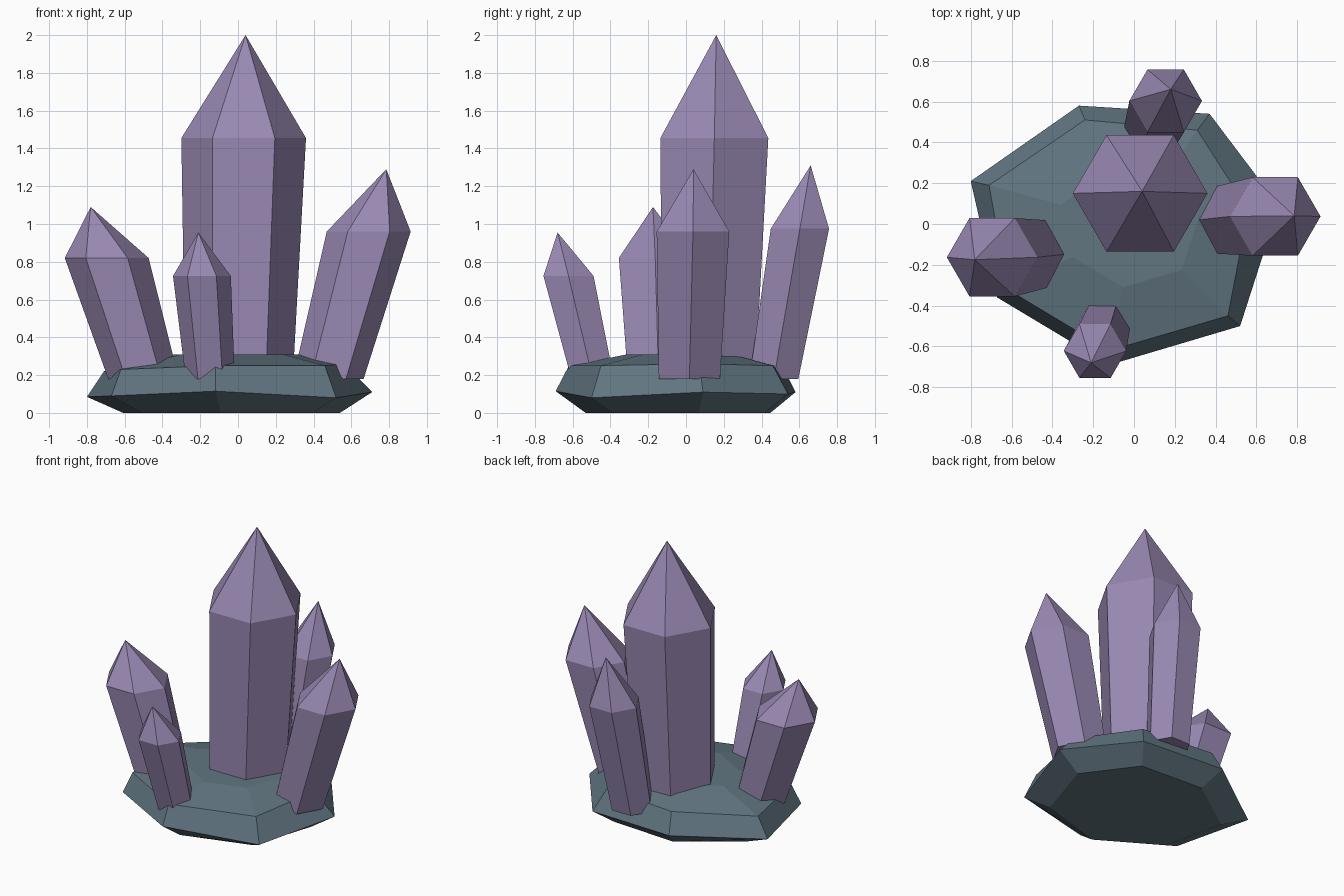
import bpy, bmesh, math
from mathutils import Vector

if "Cube" in bpy.data.objects:
    bpy.data.objects.remove(bpy.data.objects["Cube"])


def material(name, rgb):
    m = bpy.data.materials.new(name)
    m.diffuse_color = (*rgb, 1)
    m.use_nodes = True
    m.node_tree.nodes["Principled BSDF"].inputs["Base Color"].default_value = m.diffuse_color
    return m


def loft(name, rings, mat, tip=None):
    """Join matching rings with side faces; close the bottom and the top (or a tip)."""
    bm = bmesh.new()
    loops = [[bm.verts.new(p) for p in ring] for ring in rings]
    n = len(loops[0])
    for a, b in zip(loops, loops[1:]):
        for i in range(n):
            j = (i + 1) % n
            bm.faces.new((a[i], a[j], b[j], b[i]))
    bm.faces.new(loops[0][::-1])
    top = loops[-1]
    if tip:
        t = bm.verts.new(tip)
        for i in range(n):
            bm.faces.new((top[i], top[(i + 1) % n], t))
    else:
        bm.faces.new(top)
    bmesh.ops.recalc_face_normals(bm, faces=bm.faces)
    mesh = bpy.data.meshes.new(name)
    bm.to_mesh(mesh)
    bm.free()
    mesh.materials.append(mat)
    obj = bpy.data.objects.new(name, mesh)
    bpy.context.collection.objects.link(obj)
    return obj


def hexagon(x, y, z, r):
    return [Vector((x + r * math.cos(i * math.pi / 3),
                    y + r * math.sin(i * math.pi / 3), z)) for i in range(6)]


purple = material("crystal_purple", (0.32, 0.25, 0.45))
slate = material("rock_slate", (0.12, 0.18, 0.22))

# Rock base: irregular seven-sided slab, widest at the middle ring
middle = [(0.71, 0.09, 0.11), (0.37, 0.54, 0.10), (-0.27, 0.58, 0.11),
          (-0.80, 0.21, 0.085), (-0.67, -0.36, 0.09), (-0.12, -0.69, 0.115),
          (0.52, -0.50, 0.08)]
shoulder = [(0.56, 0.07, 0.26), (0.31, 0.46, 0.25), (-0.24, 0.51, 0.25),
            (-0.71, 0.19, 0.22), (-0.62, -0.32, 0.23), (-0.12, -0.62, 0.25),
            (0.46, -0.45, 0.25)]
bottom = [(x * 0.76, y * 0.77, 0) for x, y, z in middle]
crown = [(x * 0.45, y * 0.45, 0.31) for x, y, z in middle]
loft("rock_base", [bottom, middle, shoulder, crown], slate)

# Crystals: base centre and radius, shoulder centre, height and radius, tip
FOOT = 0.18
crystals = {
    "main_crystal": ((0.005, 0.12, 0.285), (0.03, 0.15, 1.455, 0.33), (0.04, 0.16, 2.0)),
    "left_crystal": ((-0.50, -0.145, 0.187), (-0.695, -0.163, 0.82, 0.222), (-0.78, -0.175, 1.09)),
    "right_crystal": ((0.478, 0.018, 0.187), (0.692, 0.037, 0.96, 0.222), (0.785, 0.04, 1.29)),
    "front_crystal": ((-0.147, -0.494, 0.13), (-0.191, -0.622, 0.725, 0.153), (-0.21, -0.68, 0.955)),
    "back_crystal": ((0.10, 0.465, 0.15), (0.155, 0.603, 0.975, 0.178), (0.18, 0.66, 1.31)),
}
for name, ((bx, by, br), (sx, sy, sz, sr), tip) in crystals.items():
    loft(name, [hexagon(bx, by, FOOT, br), hexagon(sx, sy, sz, sr)], purple, tip)
